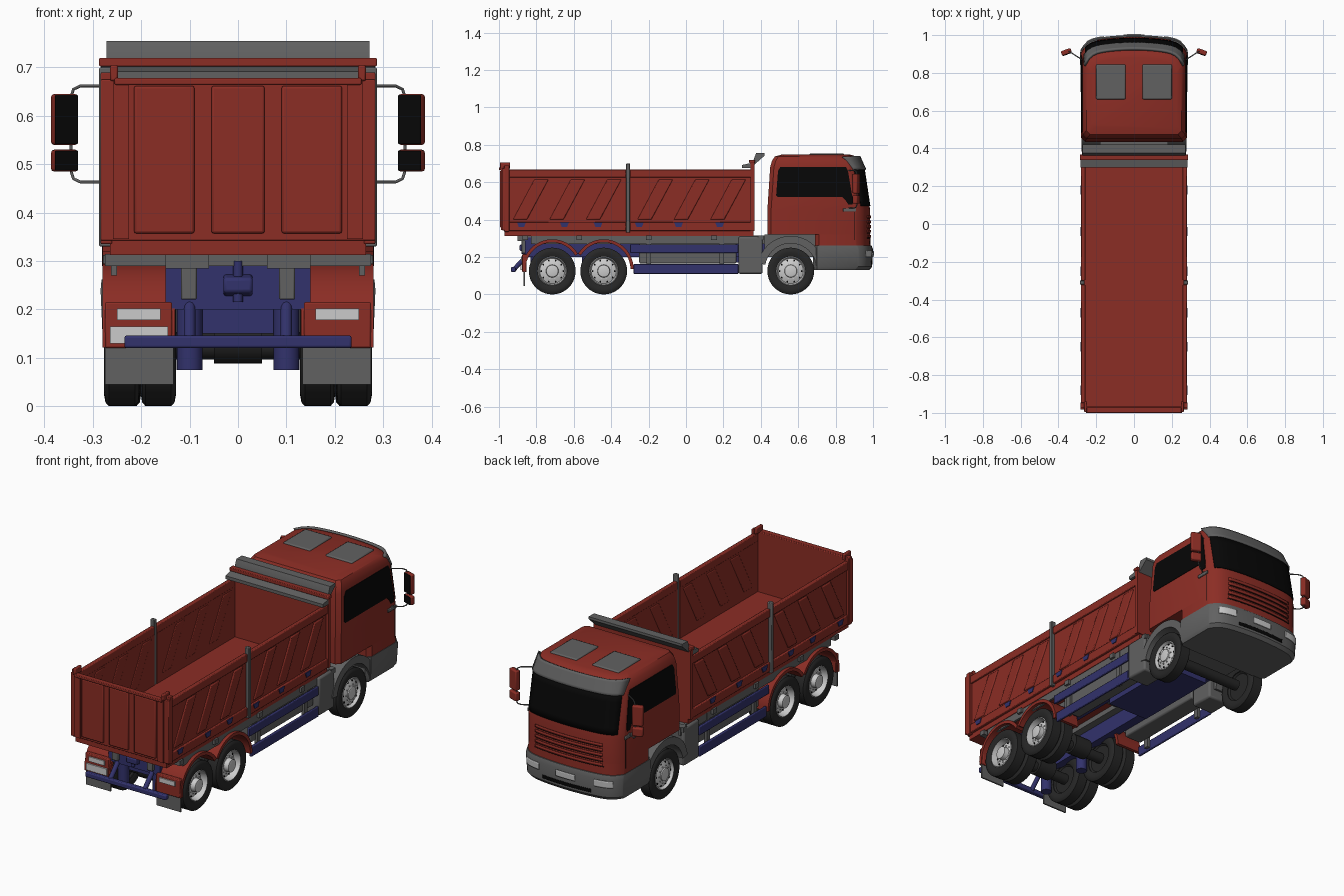
import bpy, bmesh, math
from mathutils import Vector, Matrix

if "Cube" in bpy.data.objects:
    bpy.data.objects.remove(bpy.data.objects["Cube"])

def material(name, c):
    m = bpy.data.materials.new(name)
    m.diffuse_color = (*c, 1)
    m.use_nodes = True
    m.node_tree.nodes["Principled BSDF"].inputs["Base Color"].default_value = m.diffuse_color
    return m

RED = material("red_paint", (0.26, 0.026, 0.018))
BLUE = material("blue_steel", (0.032, 0.032, 0.15))
GREY = material("dark_grey", (0.12, 0.12, 0.12))
BLACK = material("black_glass", (0.002, 0.002, 0.002))
RUBBER = material("rubber", (0.02, 0.02, 0.02))
LIGHT = material("light_grey", (0.55, 0.55, 0.55))

# Skin a list of equal rings; caps lists which end rings are filled
def skin(name, rings, mat, wrap=True, loop=False, caps=(0, -1), mirror=False, bevel=0, solid=0):
    bm = bmesh.new()
    rs = [[bm.verts.new(v) for v in r] for r in rings]
    n, m = len(rs[0]), len(rs)
    for k in range(m if loop else m - 1):
        a, b = rs[k], rs[(k + 1) % m]
        for i in range(n if wrap else n - 1):
            j = (i + 1) % n
            bm.faces.new((a[i], a[j], b[j], b[i]))
    for c in caps:
        bm.faces.new(rs[c])
    bmesh.ops.recalc_face_normals(bm, faces=bm.faces)
    me = bpy.data.meshes.new(name)
    bm.to_mesh(me)
    bm.free()
    me.materials.append(mat)
    o = bpy.data.objects.new(name, me)
    bpy.context.collection.objects.link(o)
    if solid:
        md = o.modifiers.new("solid", 'SOLIDIFY')
        md.thickness, md.offset = solid, 0
    if bevel:
        md = o.modifiers.new("bevel", 'BEVEL')
        md.width, md.segments = bevel, 2
    if mirror:
        o.modifiers.new("mirror", 'MIRROR').use_mirror_merge = False
    return o

def prism(name, pts, x0, x1, mat, **kw):
    return skin(name, [[(x, y, z) for y, z in pts] for x in (x0, x1)], mat, **kw)

def box(name, x0, x1, y0, y1, z0, z1, mat, **kw):
    return prism(name, [(y0, z0), (y1, z0), (y1, z1), (y0, z1)], x0, x1, mat, **kw)

def circle(r, n, a0=0, a1=360):
    return [(r * math.cos(t), r * math.sin(t)) for t in [math.radians(a0 + (a1 - a0) * i / n) for i in range(n)]]

def lathe(name, prof, y, z, mat, **kw):
    return skin(name, [[(x, y + u, z + v) for u, v in circle(r, 40)] for r, x in prof], mat, mirror=True, **kw)

def rod(name, a, b, r, mat, n=12, **kw):
    a, b = Vector(a), Vector(b)
    q = (b - a).to_track_quat('Z', 'Y')
    return skin(name, [[p + q @ Vector((u, v, 0)) for u, v in circle(r, n)] for p in (a, b)], mat, **kw)

def arch(name, y, z, r0, r1, a0, a1, x0, x1, mat):
    pts = circle(r1, 20, a0, a1) + circle(r1, 1, a1) + circle(r0, 20, a1, a0) + circle(r0, 1, a0)
    return prism(name, [(y + u, z + v) for u, v in pts], x0, x1, mat, mirror=True)

# Cab shells: levels are (z, rear y, front y, half width)
CAB = [(.32, .435, .985, .28), (.45, .435, .985, .28), (.48, .437, .98, .28), (.68, .45, .95, .272),
       (.715, .46, .935, .266), (.738, .475, .91, .252), (.747, .51, .88, .225)]
SKIRT = [(.25, .69, .987, .28), (.32, .69, .985, .28)]
BUMPER = [(.13, .68, .98, .27), (.148, .68, .995, .28), (.24, .68, 1.0, .284), (.262, .68, .992, .282)]
VISOR = [(.66, .8, .966, .272), (.74, .8, .93, .258)]

def level(z, lv):
    a, b = next((p for p in zip(lv, lv[1:]) if z <= p[1][0]), lv[-2:])
    return [p + (q - p) * (z - a[0]) / (b[0] - a[0]) for p, q in zip(a, b)]

def front_y(x, l):
    t = abs(x / l[3])
    return l[2] - .03 * t ** 2 - .05 * t ** 10

def shell(name, lv, mat):
    rings = []
    for l in lv:
        z, yr, _, h = l
        xs = [h * math.sin(math.radians(a)) for a in range(-90, 91, 9)]
        back = [(h, yr + .02, z), (h - .02, yr, z), (.02 - h, yr, z), (-h, yr + .02, z)]
        rings.append([(x, front_y(x, l), z) for x in xs] + back)
    skin(name, rings, mat)

# Thin panel that follows the curved front of a shell
def patch(name, lv, x0, x1, z0, z1, mat, off=.002, thick=.005, nx=24, nz=6, **kw):
    xs = [x0 + (x1 - x0) * i / nx for i in range(nx + 1)]
    zs = [z0 + (z1 - z0) * j / nz for j in range(nz + 1)]
    rows = [[(x, front_y(x, level(z, lv)) + off, z) for x in xs] for z in zs]
    skin(name, rows, mat, wrap=False, caps=(), solid=thick, **kw)

shell("cab", CAB, RED)
shell("cab_skirt", SKIRT, RED)
shell("front_bumper", BUMPER, GREY)
patch("windshield", CAB, -.258, .258, .472, .668, BLACK)
patch("sun_visor", VISOR, -.262, .262, .666, .736, GREY, off=-.006, thick=.014)
for i in range(5):
    lv, z = (SKIRT if i == 0 else CAB), .298 + i * .026
    patch("grille_gap", lv, -.2 + i * .004, .2 - i * .004, z + .002, z + .005, BLACK, off=-.001, nz=1)
    patch("grille_slat", lv, -.195, .195, z + .006, z + .02, RED, nz=1)
patch("headlight", BUMPER, .16, .25, .2, .235, LIGHT, mirror=True)
patch("front_plate", BUMPER, -.055, .055, .2, .232, LIGHT, off=.003)
patch("bumper_intake", BUMPER, -.14, .14, .16, .178, BLACK, off=-.001)

# Side windows, door details, roof hatches
win = [(.482, .53), (.492, .66), (.505, .682), (.855, .682), (.866, .66), (.893, .5), (.89, .48),
       (.868, .48), (.852, .505), (.835, .522), (.49, .522)]
skin("side_window", [[(level(z, CAB)[3] + d, y, z) for y, z in win] for d in (-.004, .003)], BLACK, mirror=True)
box("door_handle", .278, .286, .84, .91, .442, .46, GREY, mirror=True, bevel=.003)
box("door_seam", .276, .281, .898, .901, .29, .44, BLACK, mirror=True)
box("roof_hatch", .045, .2, .66, .845, .735, .754, GREY, mirror=True, bevel=.006)

# Mirrors
arm = [(.275, .87, .662), (.325, .902, .662), (.34, .912, .655), (.345, .914, .64), (.345, .914, .485),
       (.34, .912, .47), (.325, .902, .463), (.275, .87, .463)]
for a, b in zip(arm, arm[1:]):
    rod("mirror_arm", a, b, .003, GREY, mirror=True)
for z0, z1 in ((.54, .645), (.485, .53)):
    for nm, y0, y1, e, m in (("mirror_shell", -.012, .014, 0, RED), ("mirror_glass", -.014, -.008, .002, BLACK)):
        o = box(nm, -.027 + e, .027 - e, y0, y1, z0 + e, z1 - e, m, bevel=.002 if e else .006, mirror=True)
        o.data.transform(Matrix.Translation((.358, .91, 0)) @ Matrix.Rotation(math.radians(-20), 4, 'Z'))

# Wheels
def wheel(y, tyres, dish):
    for x0, x1 in tyres:
        lathe("tyre", [(.078, x0 + .008), (.1, x0), (.117, x0 + .003), (.125, x0 + .01), (.125, x1 - .01),
                       (.117, x1 - .003), (.1, x1), (.078, x1 - .008)], y, .125, RUBBER, loop=True, caps=())
    x0, x1 = tyres[0][0], tyres[-1][1]
    lathe("rim", [(.08, x1 - .01), (.074, x1 - .005), (.067, x1 - .02 - dish), (.05, x1 - .012 - dish),
                  (.034, x1 - .008 - dish), (.032, x1 - .003), (.02, x1)], y, .125, LIGHT, caps=(-1,))
    lathe("rim_back", [(.08, x0 + .01), (.07, x0 + .02)], y, .125, RUBBER, caps=(-1,))
    for nm, r, rad, h, m in (("rim_hole", .059, .005, -.014, BLACK), ("wheel_nut", .043, .003, -.005, LIGHT)):
        for u, v in circle(r, 10):
            rod(nm, (x1 - .03 - dish, y + u, .125 + v), (x1 + h - dish, y + u, .125 + v), rad, m, 8, mirror=True)
    rod("axle", (-.2, y, .125), (.2, y, .125), .028, RUBBER, 16)

wheel(.56, [(.2, .275)], 0)
for y, a0, a1 in ((-.44, 0, 149), (-.715, 31, 185)):
    wheel(y, [(.128, .201), (.203, .277)], .02)
    rod("differential", (-.05, y, .14), (.05, y, .14), .052, RUBBER, 20)
    arch("rear_fender", y, .135, .143, .16, a0, a1, .13, .28, RED)
    rod("air_spring", (.1, y - .09, .075), (.1, y - .09, .2), .027, BLUE, 20, mirror=True)
arch("front_arch", .56, .135, .138, .178, 5, 170, .18, .279, GREY)

# Chassis
box("chassis_rail", .1, .15, -.86, .5, .2, .29, BLUE, mirror=True)
box("rear_crossmember", -.15, .15, -.86, -.83, .2, .305, BLUE)
box("suspension_beam", -.1, .1, -.8, -.76, .15, .2, BLUE)
box("gearbox_plate", -.12, .12, -.05, .42, .17, .2, BLUE)
box("engine_block", -.18, .18, .42, .72, .2, .32, GREY)
box("subframe", .06, .15, -.9, .42, .285, .315, GREY, mirror=True)
box("subframe_side_plate", .25, .262, -.83, .42, .27, .315, GREY, mirror=True)
for y in (-.86, -.57, -.2, .15, .4):
    box("cross_bearer", -.275, .275, y - .015, y + .015, .29, .315, GREY)
box("side_tank", .15, .25, -.25, .27, .165, .285, GREY, mirror=True, bevel=.008)
box("battery_box", .15, .275, .28, .41, .11, .31, GREY, mirror=True, bevel=.01)
box("lower_side_guard", .262, .275, -.28, .28, .11, .163, BLUE, mirror=True, bevel=.004)
box("upper_side_guard", .262, .275, -.3, .28, .222, .268, BLUE, mirror=True, bevel=.004)
for y in (-.2, .19):
    box("guard_bracket", .245, .263, y - .012, y + .012, .12, .33, GREY, mirror=True)

# Rear end: flaps, lights, underrun bar, hitch
box("mud_flap", .133, .275, -.868, -.86, .045, .135, GREY, mirror=True)
box("rear_fender_panel", .136, .275, -.876, -.852, .12, .215, RED, mirror=True, bevel=.004)
box("tail_light", .16, .25, -.882, -.872, .178, .202, LIGHT, mirror=True)
box("rear_plate", -.265, -.145, -.884, -.874, .13, .165, LIGHT)
box("underrun_bar", -.235, .235, -.935, -.91, .12, .146, BLUE, bevel=.005)
rod("underrun_arm", (.1, -.92, .133), (.1, -.84, .22), .012, BLUE, mirror=True)
box("hinge_bracket", .085, .118, -.88, -.855, .22, .315, GREY, mirror=True, bevel=.004)
prism("hitch", [(-.89, .235), (-.85, .225), (-.85, .275), (-.89, .265)], -.03, .03, BLUE, bevel=.006)
rod("hitch_pin", (0, -.87, .215), (0, -.87, .3), .01, BLUE)

# Tipper bed: floor, walls and rails
box("bed_floor", -.265, .265, -.97, .36, .312, .36, RED)
for y0, y1 in ((-.965, -.32), (-.3, .35)):
    box("side_wall", .26, .27, y0, y1, .345, .665, RED, mirror=True)
    box("side_top_rail", .258, .28, y0, y1, .625, .668, RED, mirror=True, bevel=.004)
    box("side_bottom_rail", .26, .28, y0, y1, .34, .388, RED, mirror=True, bevel=.004)
    for y in [y0 + .04 + i * .195 for i in range(3)]:
        prism("pressed_rib", [(y, .4), (y + .075, .4), (y + .19, .615), (y + .115, .615)], .257, .276, RED,
              mirror=True, bevel=.005)
box("stake_post", .262, .287, -.32, -.3, .33, .7, GREY, mirror=True, bevel=.003)
for y in (-.88, -.65, -.47, -.25, -.04, .18):
    prism("side_hinge", [(y - .024, .385), (y - .014, .36), (y + .014, .36), (y + .024, .385)], .27, .284, BLUE, mirror=True)
box("bed_front_wall", -.283, .283, .345, .365, .34, .705, RED)
box("front_wall_cap", -.287, .287, .338, .368, .702, .72, RED, bevel=.003)
prism("canopy_beam", [(.3, .675), (.345, .675), (.345, .702), (.3, .692)], -.283, .283, GREY)
prism("canopy_lip", [(.362, .69), (.42, .742), (.42, .755), (.375, .755), (.362, .722)], -.272, .272, GREY)

# Tailgate
box("tailgate", -.284, .284, -.982, -.967, .342, .675, RED, bevel=.003)
box("rear_corner_post", .26, .284, -.972, -.945, .335, .69, RED, mirror=True, bevel=.003)
for x, w in ((-.1525, .0625), (0, .055), (.1525, .0625)):
    box("tailgate_panel", x - w, x + w, -.994, -.975, .357, .662, RED, bevel=.005)
box("tailgate_top_rail", -.255, .255, -1.0, -.97, .664, .678, RED, bevel=.003)
box("tailgate_side_rail", .225, .258, -.99, -.97, .345, .675, RED, mirror=True)
box("tailgate_pivot", .248, .264, -.995, -.94, .672, .705, RED, mirror=True, bevel=.004)

# Smooth shading with sharp edges kept
for o in bpy.context.collection.objects:
    o.select_set(True)
    bpy.context.view_layer.objects.active = o
bpy.ops.object.shade_smooth_by_angle(angle=math.radians(32))
